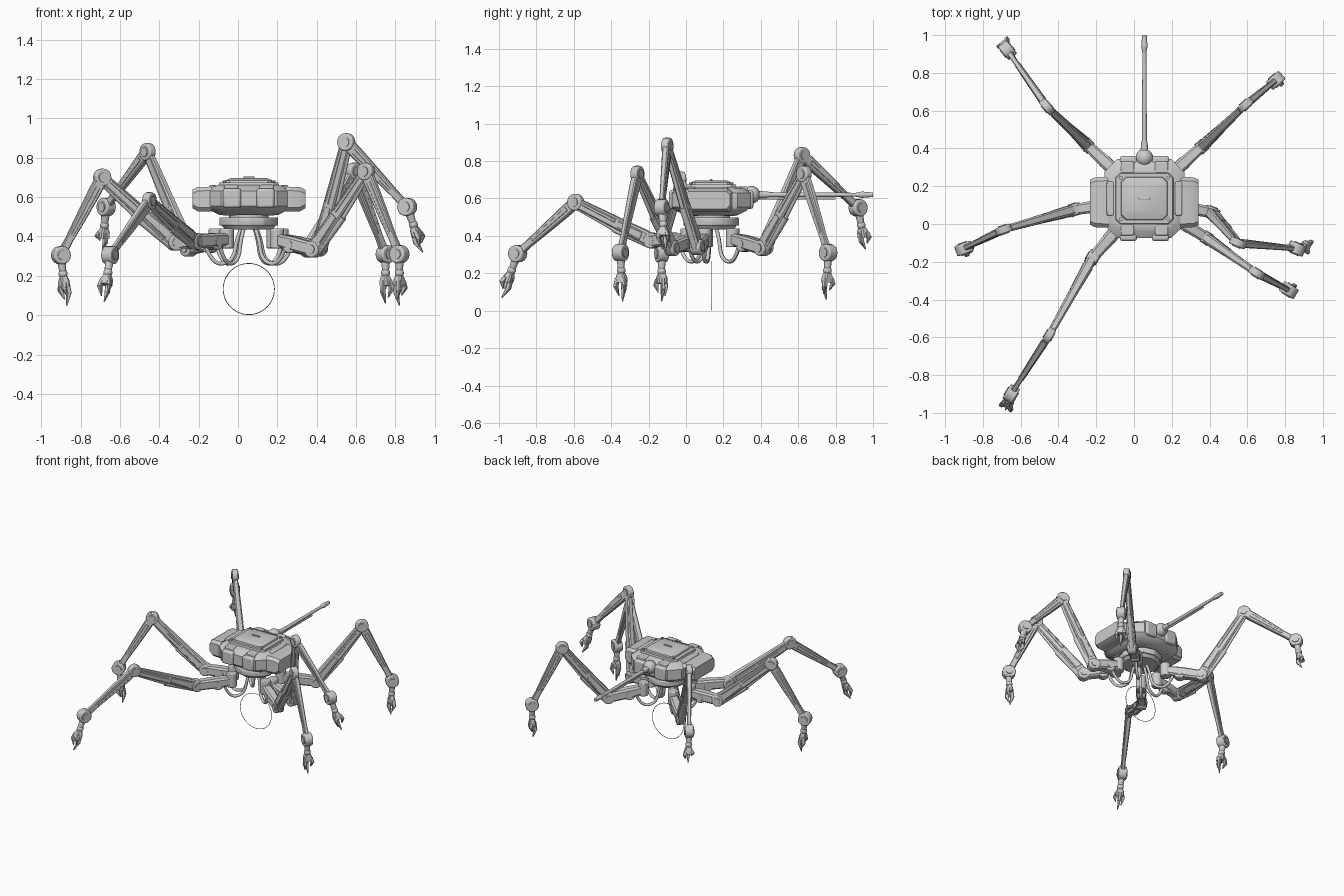
import bpy, bmesh, math
from mathutils import Vector, Matrix

old = bpy.data.objects.get("Cube")
if old:
    bpy.data.objects.remove(old, do_unlink=True)

grey = bpy.data.materials.new("plain grey metal")
grey.use_nodes = True
grey.diffuse_color = (0.6, 0.6, 0.6, 1)
grey.node_tree.nodes["Principled BSDF"].inputs["Base Color"].default_value = (0.6, 0.6, 0.6, 1)

UP = Vector((0, 0, 1))
MID = Vector((0.055, 0.135, 0))


def finish(name, bm, bevel=0):
    bmesh.ops.recalc_face_normals(bm, faces=bm.faces)
    mesh = bpy.data.meshes.new(name)
    bm.to_mesh(mesh)
    bm.free()
    ob = bpy.data.objects.new(name, mesh)
    bpy.context.collection.objects.link(ob)
    mesh.materials.append(grey)
    if bevel:
        mod = ob.modifiers.new("edge bevel", "BEVEL")
        mod.width, mod.segments = bevel, 2
    bpy.ops.object.select_all(action="DESELECT")
    bpy.context.view_layer.objects.active = ob
    ob.select_set(True)
    bpy.ops.object.shade_smooth_by_angle(angle=math.radians(35))


def loft(name, origin, side, up, along, rings):
    """Chamfered rectangles (distance, half width, half height, chamfer) skinned along an axis."""
    bm = bmesh.new()
    loops = []
    for d, w, h, c in rings:
        pts = [(w, c - h), (w, h - c), (w - c, h), (c - w, h),
               (-w, h - c), (-w, c - h), (c - w, -h), (w - c, -h)]
        loops.append([bm.verts.new(origin + along * d + side * x + up * y) for x, y in pts])
    for lo, hi in zip(loops, loops[1:]):
        for i in range(8):
            j = (i + 1) % 8
            bm.faces.new((lo[i], lo[j], hi[j], hi[i]))
    bm.faces.new(loops[0])
    bm.faces.new(loops[-1])
    finish(name, bm)


def beam(name, a, b, side, stations):
    """Stations are (fraction of length, half width, half height)."""
    along = b - a
    size = along.length
    along.normalize()
    up = along.cross(side).normalized()
    loft(name, a, side, up, along, [(t * size, w, h, min(w, h) * 0.35) for t, w, h in stations])


def rod(name, a, b, r1, r2=None, sides=20, bevel=0):
    axis = b - a
    m = Matrix.Translation((a + b) / 2) @ axis.to_track_quat("Z", "Y").to_matrix().to_4x4()
    bm = bmesh.new()
    bmesh.ops.create_cone(bm, cap_ends=True, segments=sides, radius1=r1,
                          radius2=r1 if r2 is None else r2, depth=axis.length, matrix=m)
    finish(name, bm, bevel)


def pivot(name, centre, axis, radius, half):
    """Bevelled joint drum with a raised cap on each end."""
    rod(name, centre - axis * half, centre + axis * half, radius, bevel=0.007)
    rod(name + "_cap", centre - axis * (half + 0.005), centre + axis * (half + 0.005), radius * 0.55)


def ball(name, centre, radius):
    bm = bmesh.new()
    bmesh.ops.create_uvsphere(bm, u_segments=20, v_segments=12, radius=radius,
                              matrix=Matrix.Translation(centre))
    finish(name, bm)


def box(name, centre, size, bevel=0.006):
    bm = bmesh.new()
    m = Matrix.Translation(centre) @ Matrix.Diagonal((*size, 1))
    bmesh.ops.create_cube(bm, size=1, matrix=m)
    finish(name, bm, bevel)


def cable(name, points, radius):
    cu = bpy.data.curves.new(name, "CURVE")
    cu.dimensions, cu.bevel_depth, cu.bevel_resolution = "3D", radius, 3
    sp = cu.splines.new("NURBS")
    sp.points.add(len(points) - 1)
    for p, co in zip(sp.points, points):
        p.co = (*co, 1)
    sp.use_endpoint_u, sp.order_u = True, 3
    ob = bpy.data.objects.new(name, cu)
    bpy.context.collection.objects.link(ob)
    cu.materials.append(grey)


# Hull: faceted shell, side pods, armour plates and stepped hatch
X, Y = Vector((1, 0, 0)), Vector((0, 1, 0))
loft("hull", MID, X, Y, UP, [(0.51, 0.15, 0.14, 0.04), (0.535, 0.2, 0.19, 0.06), (0.555, 0.212, 0.21, 0.07),
     (0.63, 0.212, 0.21, 0.07), (0.655, 0.18, 0.175, 0.05), (0.662, 0.15, 0.145, 0.03)])
loft("hatch_base", MID, X, Y, UP, [(0.655, 0.155, 0.137, 0.025), (0.675, 0.15, 0.132, 0.025)])
loft("hatch", MID, X, Y, UP, [(0.67, 0.125, 0.115, 0.025), (0.685, 0.12, 0.11, 0.025), (0.697, 0.09, 0.08, 0.02)])
box("hatch_handle", MID + UP * 0.699, (0.06, 0.012, 0.01), 0.003)
for sx in (-1, 1):
    side = X * sx
    loft("side_pod", MID + UP * 0.59 - Y * 0.02, Y, UP, side,
         [(0.19, 0.135, 0.063, 0.02), (0.26, 0.132, 0.062, 0.02), (0.287, 0.12, 0.047, 0.02)])
    box("side_rail", MID + side * 0.18 + UP * 0.648, (0.04, 0.18, 0.025))
    for sy in (-1, 1):
        corner = MID + X * sx * 0.125 + Y * sy * 0.11
        rod("hatch_bolt", corner + UP * 0.67, corner + UP * 0.685, 0.01, sides=10)
        box("edge_plate", MID + X * sx * 0.085 + Y * sy * 0.2 + UP * 0.595, (0.09, 0.05, 0.1), 0.012)
        box("shoulder_plate", MID + X * sx * 0.09 + Y * sy * 0.165 + UP * 0.648, (0.07, 0.06, 0.03))
        box("belly_plate", MID + X * sx * 0.1 + Y * sy * 0.1 + UP * 0.522, (0.07, 0.07, 0.03))

# Turntable under the hull
rod("turntable_neck", MID + UP * 0.485, MID + UP * 0.52, 0.1)
rod("turntable", MID + UP * 0.455, MID + UP * 0.497, 0.15, sides=12, bevel=0.006)
rod("turntable_base", MID + UP * 0.435, MID + UP * 0.46, 0.12, 0.14, sides=12)

# Long rod on the back with its ball mount
root = MID + Y * 0.215 + UP * 0.62
ball("rod_mount", root, 0.047)
rod("long_rod", root, root + Y * 0.62, 0.014, 0.01)
rod("rod_collar", root, root + Y * 0.09, 0.024, 0.016)
rod("rod_tip", root + Y * 0.55, root + Y * 0.59, 0.009, 0.017)
rod("rod_tip_end", root + Y * 0.59, root + Y * 0.65, 0.017, 0.012)
rod("short_rod", root - UP * 0.02, root + Y * 0.45 - UP * 0.02, 0.006)

# Thin upright ring below the body
bpy.ops.mesh.primitive_torus_add(location=MID + UP * 0.133, rotation=(math.pi / 2, 0, 0), major_radius=0.13,
                                 minor_radius=0.002, major_segments=64, minor_segments=6)
bpy.context.object.name = "thin_ring"
bpy.context.object.data.materials.append(grey)


def claw(name, ankle, tip, side):
    d = (tip - ankle).normalized()
    fwd = d.cross(side).normalized()
    rod(name + "_neck", ankle, ankle + d * 0.1, 0.026, 0.016)
    ball(name + "_wrist", ankle + d * 0.095, 0.023)
    beam(name + "_palm", ankle + d * 0.095, ankle + d * 0.16, side,
         [(0, 0.012, 0.012), (0.5, 0.027, 0.022), (1, 0.028, 0.024)])
    for k, reach in ((-1, 0.05), (0, 0), (1, 0.03)):
        start = ankle + d * 0.135 + side * k * 0.021 + fwd * (0.014 if k == 0 else -0.01)
        end = tip - d * reach + side * k * 0.02
        bend = (start + end) / 2 + side * k * 0.008 + fwd * (0.012 if k == 0 else -0.01)
        beam(name + "_finger_root", start, bend, side, [(0, 0.01, 0.012), (1, 0.011, 0.013)])
        beam(name + "_finger_tip", bend - d * 0.004, end, side, [(0, 0.011, 0.013), (1, 0.002, 0.003)])


def leg(name, base, knee, ankle, tip):
    base, knee, ankle, tip = map(Vector, (base, knee, ankle, tip))
    out = base - MID
    out.z = 0
    out.normalize()
    hip = MID + out * 0.17 + UP * 0.385
    flat = ankle - base
    flat.z = 0
    side = flat.cross(UP).normalized()
    hip_side = out.cross(UP)
    # hip turret, two-drum coxa and power cable
    rod(name + "_hip_turret", hip - UP * 0.045, hip + UP * 0.055, 0.036, bevel=0.006)
    pivot(name + "_hip_pivot", hip.lerp(base, 0.4) - UP * 0.008, hip_side, 0.042, 0.03)
    beam(name + "_coxa", hip, base, hip_side, [(0, 0.028, 0.03), (0.4, 0.034, 0.036), (1, 0.028, 0.034)])
    cable(name + "_cable", [MID + out * 0.03 + UP * 0.46, MID + out * 0.06 + UP * 0.4,
          MID + out * 0.08 + UP * 0.27, MID + out * 0.19 + UP * 0.255, MID + out * 0.225 + UP * 0.36], 0.01)
    # thigh: beam with side plates and a piston beneath
    pivot(name + "_thigh_pivot", base, side, 0.042, 0.03)
    run = (knee - base).normalized()
    over = run.cross(side).normalized()
    over *= 1 if over.z > 0 else -1
    beam(name + "_thigh", base, knee, side,
         [(0, 0.024, 0.034), (0.12, 0.026, 0.036), (0.35, 0.022, 0.032), (1, 0.016, 0.026)])
    for s in (-1, 1):
        beam(name + "_thigh_plate", base + run * 0.06 + side * s * 0.022, base + run * 0.22 + side * s * 0.018, side,
             [(0, 0.008, 0.022), (1, 0.006, 0.016)])
        beam(name + "_thigh_rib", base + run * 0.24 + side * s * 0.016 + over * 0.01,
             knee - run * 0.05 + side * s * 0.013 + over * 0.01, side, [(0, 0.008, 0.009), (1, 0.006, 0.007)])
    rod(name + "_piston_sleeve", base - over * 0.03, base + run * 0.24 - over * 0.04, 0.016)
    rod(name + "_piston_rod", base + run * 0.22 - over * 0.04, knee - over * 0.025, 0.01)
    # shin and joints
    pivot(name + "_knee", knee, side, 0.045, 0.02)
    beam(name + "_shin", knee, ankle, side,
         [(0, 0.016, 0.03), (0.15, 0.018, 0.031), (0.5, 0.015, 0.026), (0.8, 0.013, 0.02), (1, 0.016, 0.022)])
    drop = (ankle - knee).normalized()
    for s in (-1, 1):
        beam(name + "_shin_rib", knee + drop * 0.06 + side * s * 0.015, ankle - drop * 0.12 + side * s * 0.012, side,
             [(0, 0.006, 0.012), (1, 0.004, 0.007)])
    pivot(name + "_ankle", ankle, side, 0.046, 0.029)
    claw(name + "_claw", ankle, tip, side)


# Six posed legs: thigh root, knee, ankle, claw tip
leg("back_right_leg", (-0.25, 0.42, 0.34), (-0.46, 0.62, 0.83), (-0.67, 0.92, 0.55), (-0.69, 0.96, 0.33))
leg("back_left_leg", (0.36, 0.41, 0.335), (0.59, 0.63, 0.73), (0.75, 0.76, 0.31), (0.75, 0.75, 0.06))
leg("middle_right_leg", (-0.32, 0.075, 0.37), (-0.69, -0.03, 0.70), (-0.90, -0.13, 0.305), (-0.87, -0.13, 0.05))
leg("middle_left_leg", (0.41, 0.06, 0.34), (0.55, -0.10, 0.88), (0.86, -0.13, 0.55), (0.94, -0.11, 0.32))
leg("front_right_leg", (-0.22, -0.18, 0.375), (-0.45, -0.59, 0.58), (-0.65, -0.90, 0.305), (-0.68, -0.985, 0.07))
leg("front_left_leg", (0.385, -0.075, 0.335), (0.65, -0.26, 0.73), (0.82, -0.35, 0.31), (0.82, -0.34, 0.05))
